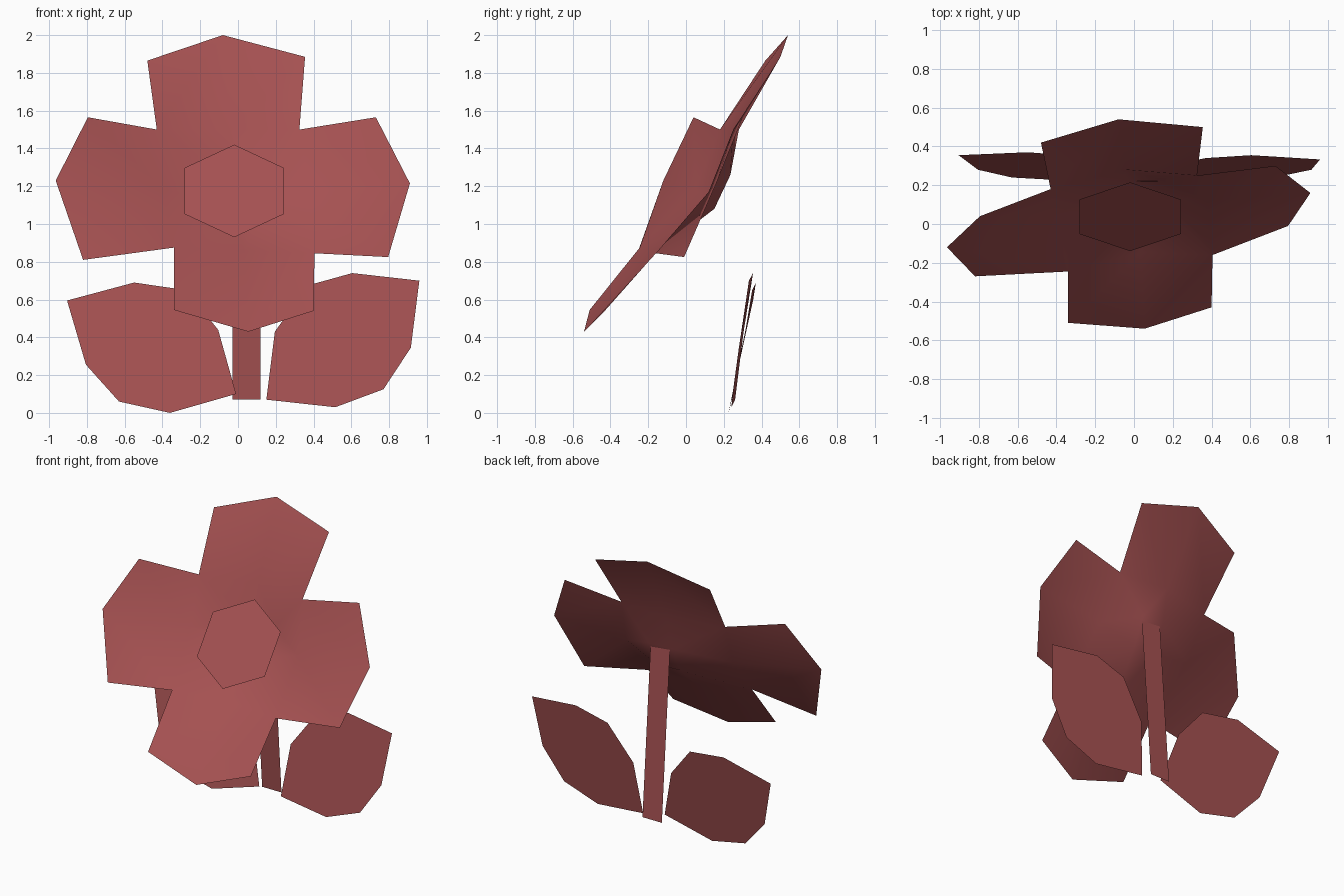
import bpy
import math

red = bpy.data.materials.new("red")
red.diffuse_color = (0.38, 0.083, 0.084, 1)


def sheet(name, verts, faces, smooth=False):
    mesh = bpy.data.meshes.new(name)
    mesh.from_pydata(verts, [], faces)
    mesh.materials.append(red)
    for p in mesh.polygons:
        p.use_smooth = smooth
    obj = bpy.data.objects.new(name, mesh)
    bpy.context.collection.objects.link(obj)
    return obj


# Four petals; each row starts at the inner corner between two petals
rim = [
    (-0.43, 0.18, 1.50), (-0.48, 0.42, 1.865), (-0.08, 0.54, 2.0), (0.355, 0.50, 1.885),
    (0.325, 0.25, 1.50), (0.73, 0.30, 1.565), (0.91, 0.16, 1.215), (0.795, -0.01, 0.825),
    (0.405, -0.16, 0.845), (0.40, -0.43, 0.54), (0.055, -0.54, 0.43), (-0.34, -0.51, 0.545),
    (-0.34, -0.245, 0.875), (-0.82, -0.27, 0.81), (-0.965, -0.12, 1.23), (-0.795, 0.04, 1.565),
]
# Middle of each petal base, pushed back so the petal is a shallow channel
base = [(-0.04, 0.28, 1.50), (0.38, 0.12, 1.17), (0.035, -0.145, 0.86), (-0.40, 0.05, 1.19)]
# Small floor of the cup where the stem joins
floor = [(-0.05, 0.225, 1.26), (0.12, 0.235, 1.26), (0.12, 0.15, 1.08), (-0.05, 0.14, 1.08)]
faces = [(20, 21, 22, 23)]
for k in range(4):
    a, b, m = 4 * k, (4 * k + 4) % 16, 16 + k
    f, g = 20 + k, 20 + (k + 1) % 4
    faces += [(a, a + 1, a + 2, m), (m, a + 2, a + 3, b)]      # petal halves
    faces += [(a, m, f), (m, g, f), (m, b, g)]                 # cup wall
sheet("petals", rim + base + floor, faces, smooth=True)

# Flat hexagonal flower centre, tilted with the blossom
hexagon = []
for k in range(6):
    a = math.radians(90 + 60 * k)
    s = math.sin(a)
    hexagon.append((-0.02 + 0.303 * math.cos(a), 0.0375 + 0.1775 * s, 1.175 + 0.245 * s))
sheet("flower_centre", hexagon, [range(6)])

# Flat strip stem
sheet("stem", [(-0.03, 0.31, 0.07), (0.12, 0.31, 0.07), (0.12, 0.22, 1.25), (-0.03, 0.22, 1.25)],
      [(0, 1, 2, 3)])

# Two slightly warped leaves leaning back
left = [(-0.905, 0.355, 0.595), (-0.805, 0.28, 0.255), (-0.63, 0.24, 0.06), (-0.36, 0.225, 0.0),
        (-0.01, 0.25, 0.10), (-0.105, 0.315, 0.44), (-0.275, 0.35, 0.65), (-0.55, 0.37, 0.69)]
right = [(0.15, 0.26, 0.07), (0.515, 0.24, 0.03), (0.77, 0.25, 0.125), (0.915, 0.28, 0.345),
         (0.96, 0.333, 0.70), (0.605, 0.355, 0.74), (0.37, 0.34, 0.675), (0.195, 0.305, 0.43)]
for name, outline in (("left_leaf", left), ("right_leaf", right)):
    sheet(name, outline, [range(8)])

# Consistent front-facing normals
for obj in bpy.data.objects:
    for p in obj.data.polygons:
        if p.normal.y > 0:
            p.flip()
    obj.data.update()
